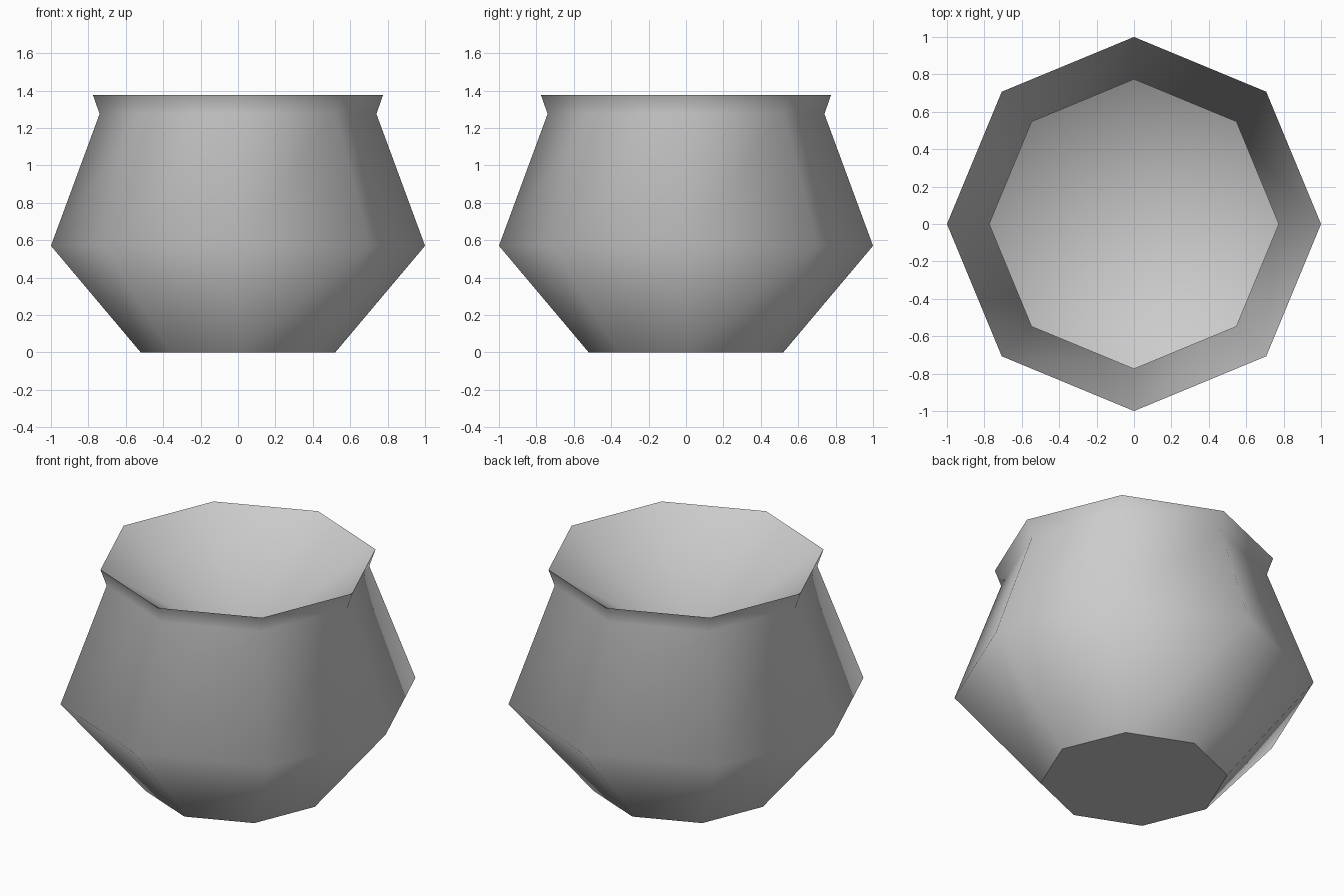
import bpy, bmesh, math

cube = bpy.data.objects.get("Cube")
if cube:
    bpy.data.objects.remove(cube, do_unlink=True)

SIDES = 8
RIM = (0.775, 1.375)

clay = bpy.data.materials.new("grey_clay")
clay.use_nodes = True
colour = (0.6, 0.6, 0.6, 1)
clay.diffuse_color = colour
clay.node_tree.nodes["Principled BSDF"].inputs["Base Color"].default_value = colour


def ring(bm, radius, z):
    angles = [math.tau * i / SIDES for i in range(SIDES)]
    return [bm.verts.new((radius * math.cos(a), radius * math.sin(a), z)) for a in angles]


def finish(name, bm):
    mesh = bpy.data.meshes.new(name)
    bm.to_mesh(mesh)
    bm.free()
    mesh.materials.append(clay)
    bpy.context.collection.objects.link(bpy.data.objects.new(name, mesh))


# Outer wall: base, belly, neck, flared rim
bm = bmesh.new()
rings = [ring(bm, r, z) for r, z in ((0.52, 0), (1, 0.57), (0.74, 1.275), RIM)]
for low, high in zip(rings, rings[1:]):
    for i in range(SIDES):
        j = (i + 1) % SIDES
        bm.faces.new((low[i], low[j], high[j], high[i])).smooth = True
# Crisp flat base, facing down
base = bm.faces.new(rings[0][::-1])
for edge in base.edges:
    edge.smooth = False
finish("pot_body", bm)

# Hollow inside, sloping from the rim down to the middle
bm = bmesh.new()
mouth = ring(bm, *RIM)
middle = bm.verts.new((0, 0, 0.87))
for i in range(SIDES):
    bm.faces.new((mouth[i], mouth[(i + 1) % SIDES], middle)).smooth = True
finish("pot_inside", bm)
